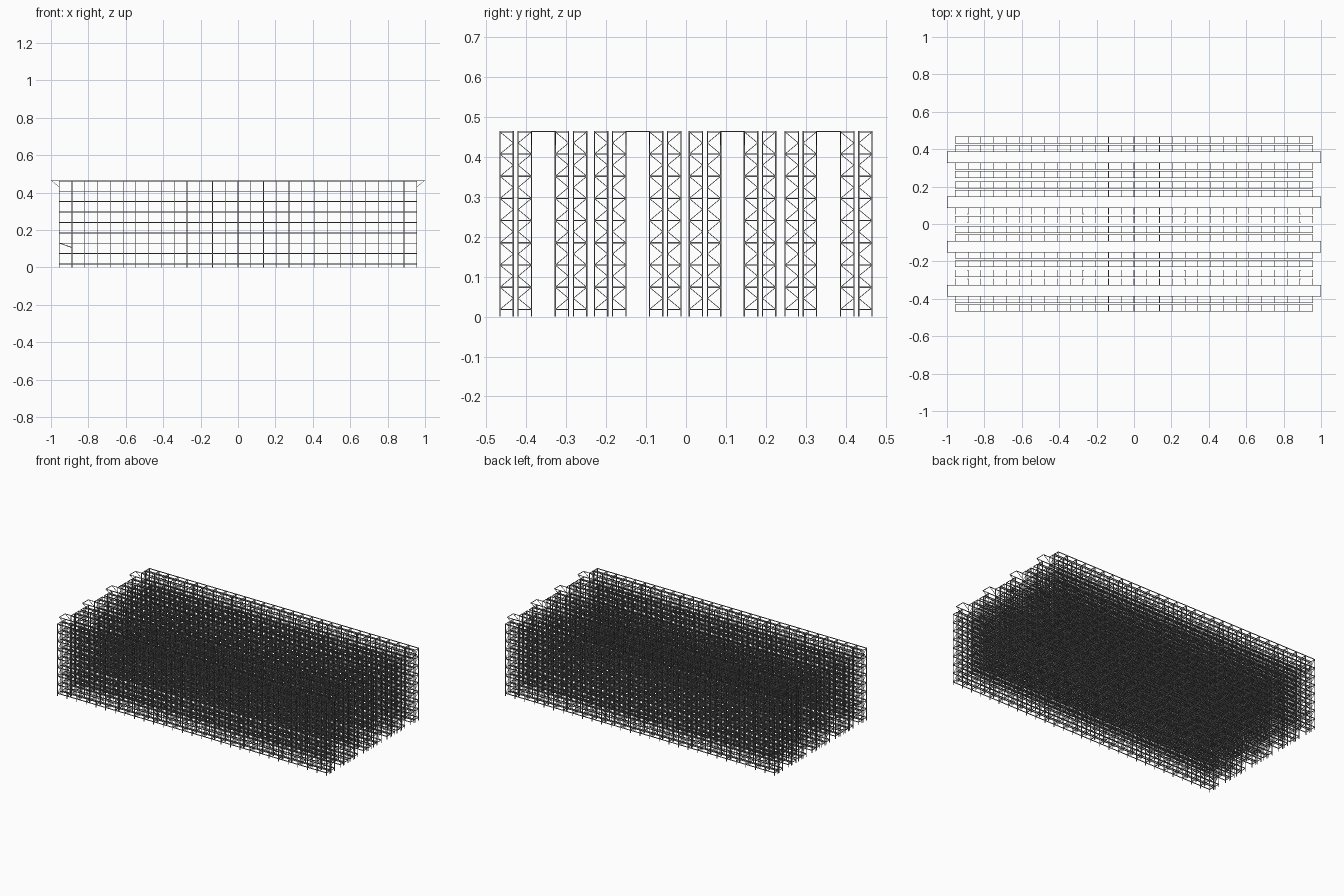
import bpy, bmesh
from mathutils import Vector, Matrix

if "Cube" in bpy.data.objects:
    bpy.data.objects.remove(bpy.data.objects["Cube"])

# One flat steel colour for the whole racking
steel = bpy.data.materials.new("grey_steel")
steel.diffuse_color = (0.19, 0.19, 0.19, 1)
steel.use_nodes = True
steel.node_tree.nodes["Principled BSDF"].inputs["Base Color"].default_value = steel.diffuse_color

FRAMES = 29                                  # upright frames along x
X0, X1 = -0.9555, 0.9555
PITCH = (X1 - X0) / (FRAMES - 1)
DEPTH, TOP, POST = 0.0365, 0.465, 0.003
LEVELS = [0.018 + 0.0556 * i for i in range(9)]
ROWS = [-0.4675, -0.4220, -0.3290, -0.2835, -0.2310, -0.1855, -0.0930, -0.0475,
        0.0065, 0.0520, 0.1445, 0.1900, 0.2465, 0.2920, 0.3855, 0.4310]
AISLES = [(1, 2), (5, 6), (9, 10), (13, 14)]  # rows either side of each aisle
STATIONS = [1, 5, 10, 14]                     # rows with a sloped loading ramp


def bar(bm, a, b, w, h):
    """Rectangular bar from a to b, w wide and h high in section."""
    a, b = Vector(a), Vector(b)
    d = b - a
    z = d.normalized()
    ref = Vector((0, 0, 1)) if abs(z.z) < 0.95 else Vector((0, 1, 0))
    x = ref.cross(z).normalized()
    y = z.cross(x)
    rot = Matrix((x, y, z)).transposed().to_4x4()
    m = Matrix.Translation((a + b) / 2) @ rot @ Matrix.Diagonal((w, h, d.length, 1))
    bmesh.ops.create_cube(bm, size=1, matrix=m)


def finish(bm, name):
    me = bpy.data.meshes.new(name)
    bm.to_mesh(me)
    bm.free()
    me.materials.append(steel)
    return me


def place(me, name, y=0.0, x=0.0):
    ob = bpy.data.objects.new(name, me)
    ob.location = (x, y, 0)
    bpy.context.collection.objects.link(ob)
    return ob


def upright_frame(name, flip):
    """Two posts with rungs and zigzag lacing."""
    bm = bmesh.new()
    lo, hi = POST / 2, DEPTH - POST / 2
    for y in (lo, hi):
        bar(bm, (0, y, 0), (0, y, TOP), 0.0035, POST)
    for z in LEVELS:
        bar(bm, (0, lo, z), (0, hi, z), 0.003, 0.003)
    near, far = (hi, lo) if flip else (lo, hi)
    for z0, z1 in zip(LEVELS, LEVELS[1:]):
        mid = (z0 + z1) / 2
        bar(bm, (0, near, z0), (0, far, mid), 0.0018, 0.0016)
        bar(bm, (0, far, mid), (0, near, z1), 0.0018, 0.0016)
    return finish(bm, name)


# Long shelf beams, shared by all rows
bm = bmesh.new()
for z in LEVELS:
    for y in (POST / 2, DEPTH - POST / 2):
        bar(bm, (X0, y, z), (X1, y, z), 0.0022, 0.005)
beams = finish(bm, "shelf_beams")

# Rack rows: uprights repeated along x plus beams
frames = [upright_frame("upright_frame", False), upright_frame("upright_frame_mirrored", True)]
for i, y in enumerate(ROWS):
    ob = place(frames[i % 2], f"uprights_row_{i + 1}", y, X0)
    arr = ob.modifiers.new("repeat", 'ARRAY')
    arr.count = FRAMES
    arr.use_relative_offset = False
    arr.use_constant_offset = True
    arr.constant_offset_displace = (PITCH, 0, 0)
    place(beams, f"shelf_beams_row_{i + 1}", y)

# Overhead aisle rails with end crossbars and braced overhangs
for n, (r0, r1) in enumerate(AISLES):
    bm = bmesh.new()
    ya, yb = ROWS[r0] + DEPTH - POST / 2, ROWS[r1] + POST / 2
    zr = TOP - 0.0015
    for y in (ya, yb):
        bar(bm, (-1, y, zr), (1, y, zr), 0.003, 0.003)
        for s, xe in ((-1, X0), (1, X1)):
            bar(bm, (s * 0.997, y, zr), (xe, y, 0.43), 0.002, 0.002)
    for s in (-1, 1):
        bar(bm, (s * 0.9985, ya, zr), (s * 0.9985, yb, zr), 0.003, 0.003)
    place(finish(bm, "aisle_rail"), f"aisle_rail_{n + 1}")

# Sloped loading ramp rails in the first bay beside each aisle
bm = bmesh.new()
for y in (POST / 2, DEPTH - POST / 2):
    bar(bm, (X0, y, 0.13), (X0 + PITCH, y, 0.106), 0.003, 0.004)
ramp = finish(bm, "loading_ramp")
for i in STATIONS:
    place(ramp, f"loading_ramp_row_{i + 1}", ROWS[i])
